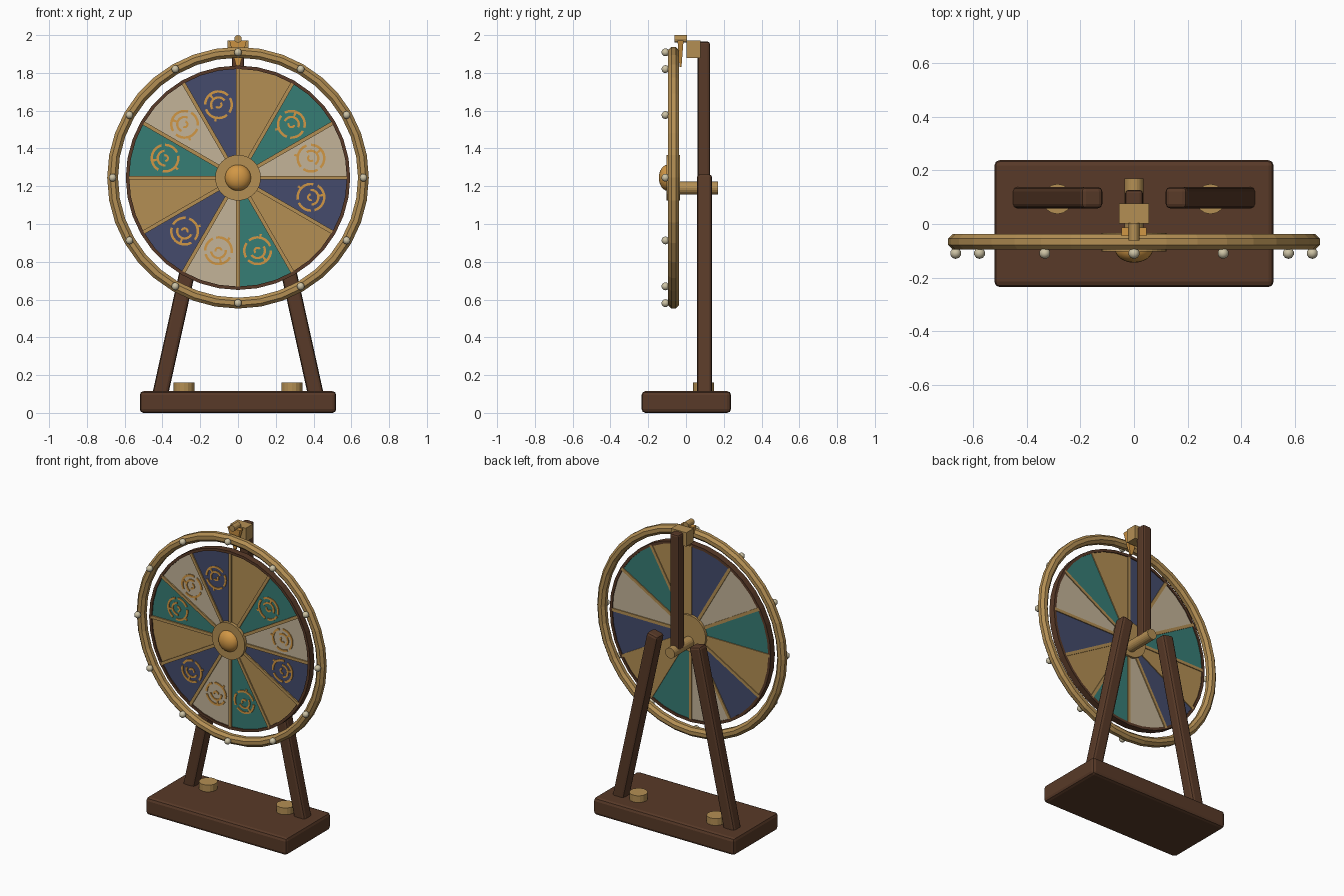
import bpy, bmesh, math
from mathutils import Vector, Matrix

if "Cube" in bpy.data.objects:
    bpy.data.objects.remove(bpy.data.objects["Cube"])

CZ = 1.245  # wheel centre height


def material(name, rgb):
    m = bpy.data.materials.new(name)
    m.diffuse_color = (*rgb, 1)
    m.use_nodes = True
    m.node_tree.nodes["Principled BSDF"].inputs["Base Color"].default_value = m.diffuse_color
    return m


WOOD = material("dark wood", (0.098, 0.042, 0.021))
GOLD = material("antique gold", (0.456, 0.275, 0.088))
AMBER = material("amber", (0.64, 0.31, 0.06))
TEAL = material("teal", (0.037, 0.205, 0.178))
CREAM = material("cream", (0.546, 0.456, 0.314))
NAVY = material("navy", (0.058, 0.07, 0.15))
PEARL = material("pearl", (0.61, 0.546, 0.376))


def finish(name, bm, mat, bevel=0, smooth=False):
    bmesh.ops.recalc_face_normals(bm, faces=bm.faces)
    me = bpy.data.meshes.new(name)
    bm.to_mesh(me)
    bm.free()
    me.materials.append(mat)
    ob = bpy.data.objects.new(name, me)
    bpy.context.collection.objects.link(ob)
    if bevel:
        mod = ob.modifiers.new("bevel", "BEVEL")
        mod.width = bevel
        mod.segments = 2
    if smooth:
        for p in me.polygons:
            p.use_smooth = True
    return ob


def box(name, lo, hi, mat, bevel=0):
    lo, hi = Vector(lo), Vector(hi)
    bm = bmesh.new()
    bmesh.ops.create_cube(bm, size=1, matrix=Matrix.Translation((lo + hi) / 2)
                          @ Matrix.Diagonal((*(hi - lo), 1)))
    return finish(name, bm, mat, bevel)


def rod(name, a, b, r, mat, sides=24, bevel=0):
    a, b = Vector(a), Vector(b)
    d = b - a
    bm = bmesh.new()
    bmesh.ops.create_cone(bm, cap_ends=True, segments=sides, radius1=r, radius2=r,
                          depth=d.length, matrix=Matrix.Translation((a + b) / 2)
                          @ d.to_track_quat('Z', 'Y').to_matrix().to_4x4())
    return finish(name, bm, mat, bevel)


def ball(name, c, r, mat, u, v, squash=1):
    bm = bmesh.new()
    bmesh.ops.create_uvsphere(bm, u_segments=u, v_segments=v, radius=r,
                              matrix=Matrix.Translation(c) @ Matrix.Diagonal((1, squash, 1, 1)))
    return finish(name, bm, mat, smooth=True)


def add_arc(bm, c, r0, r1, a0, a1, y0, y1, n):
    """Solid annular sector in the wheel plane; angles in degrees."""
    closed = abs(a1 - a0) >= 360
    rings = []
    for i in range(n + (0 if closed else 1)):
        a = math.radians(a0 + (a1 - a0) * i / n)
        rings.append([bm.verts.new((c[0] + r * math.cos(a), y, c[1] + r * math.sin(a)))
                      for r, y in ((r0, y0), (r1, y0), (r1, y1), (r0, y1))])
    for i in range(n):
        p, q = rings[i], rings[(i + 1) % len(rings)]
        for k in range(4):
            bm.faces.new((p[k], p[(k + 1) % 4], q[(k + 1) % 4], q[k]))
    if not closed:
        bm.faces.new(rings[0])
        bm.faces.new(rings[-1])


# Stand: base, leaning legs, base knobs, upper post and axle
box("base", (-0.52, -0.235, 0), (0.52, 0.238, 0.115), WOOD, 0.02)
for s, side in ((-1, "left"), (1, "right")):
    foot, top = Vector((s * 0.418, 0.098, 0.07)), Vector((s * 0.155, 0.098, 1.258))
    d = top - foot
    bm = bmesh.new()
    bmesh.ops.create_cube(bm, size=1, matrix=Matrix.Translation((foot + top) / 2)
                          @ Matrix.Rotation(math.atan2(d.x, d.z), 4, 'Y')
                          @ Matrix.Diagonal((0.083, 0.08, d.length, 1)))
    finish(side + "_leg", bm, WOOD, 0.017)
    rod(side + "_base_knob", (s * 0.285, 0.093, 0.11), (s * 0.285, 0.093, 0.16), 0.056, GOLD, 16)
box("rear_post", (-0.033, 0.062, 1.185), (0.033, 0.127, 1.965), WOOD, 0.012)
rod("axle", (0, -0.05, 1.19), (0, 0.17, 1.19), 0.035, GOLD, 20)

# Outer rim: faceted ring of octagonal section
bm = bmesh.new()
N, M = 36, 8
grid = []
for i in range(N):
    a = 2 * math.pi * i / N
    ring = []
    for j in range(M):
        b = 2 * math.pi * (j + 0.5) / M
        r = 0.664 + 0.031 * math.cos(b)
        ring.append(bm.verts.new((r * math.cos(a), -0.066 + 0.031 * math.sin(b),
                                  CZ + r * math.sin(a))))
    grid.append(ring)
for i in range(N):
    for j in range(M):
        p, q = grid[i], grid[(i + 1) % N]
        bm.faces.new((p[j], p[(j + 1) % M], q[(j + 1) % M], q[j]))
finish("outer_rim", bm, GOLD)

# Wooden edge band around the disc
bm = bmesh.new()
add_arc(bm, (0, CZ), 0.576, 0.594, 0, 360, -0.088, -0.044, 36)
finish("disc_edge", bm, WOOD)

# Twelve coloured wedges with dividers, rim studs and swirl emblems
cycle = (("gold", GOLD), ("navy", NAVY), ("cream", CREAM), ("teal", TEAL))
for k in range(12):
    a0 = 90 + 30 * k
    label, mat = cycle[(k + 1) % 4]
    bm = bmesh.new()
    add_arc(bm, (0, CZ), 0.05, 0.58, a0, a0 + 30, -0.08, -0.05, 4)
    finish(f"{label}_wedge", bm, mat)

    t = math.radians(a0)
    bm = bmesh.new()
    bmesh.ops.create_cube(bm, size=1, matrix=Matrix.Translation((0, -0.066, CZ))
                          @ Matrix.Rotation(-t, 4, 'Y') @ Matrix.Translation((0.335, 0, 0))
                          @ Matrix.Diagonal((0.5, 0.044, 0.02, 1)))
    finish("divider", bm, GOLD)
    ball("rim_stud", (0.664 * math.cos(t), -0.109, CZ + 0.664 * math.sin(t)), 0.021, PEARL, 10, 6)

    if label != "gold":
        m = a0 + 15
        c = (0.4 * math.cos(math.radians(m)), CZ + 0.4 * math.sin(math.radians(m)))
        bm = bmesh.new()
        for r0, r1, b0, b1 in ((0.064, 0.077, -60, 75), (0.064, 0.077, 95, 205),
                               (0.064, 0.077, 220, 285), (0.033, 0.045, -70, 110),
                               (0.010, 0.021, 110, 300), (0.045, 0.066, 20, 32),
                               (0.072, 0.09, 150, 158)):
            add_arc(bm, c, r0, r1, m + b0, m + b1, -0.085, -0.079, max(2, (b1 - b0) // 12))
        finish("swirl_emblem", bm, AMBER)

# Hub plate and domed cap
rod("hub_plate", (0, -0.102, CZ), (0, -0.033, CZ), 0.121, GOLD, 32)
ball("hub_cap", (0, -0.095, CZ), 0.07, AMBER, 24, 12, 0.7)

# Pointer: mounting block, tapered flapper and pivot pin
box("pointer_block", (-0.056, 0.002, 1.88), (0.056, 0.077, 1.972), GOLD)
bm = bmesh.new()
ends = [[bm.verts.new((sx * w, -0.029 + sy * d, z))
         for sx, sy in ((-1, -1), (1, -1), (1, 1), (-1, 1))]
        for w, d, z in ((0.008, 0.005, 1.83), (0.046, 0.016, 1.972))]
for f in ends:
    bm.faces.new(f)
for i in range(4):
    j = (i + 1) % 4
    bm.faces.new((ends[0][i], ends[0][j], ends[1][j], ends[1][i]))
finish("pointer_flapper", bm, AMBER)
rod("pointer_pin", (0, -0.062, 1.98), (0, 0.004, 1.98), 0.02, GOLD, 12)
